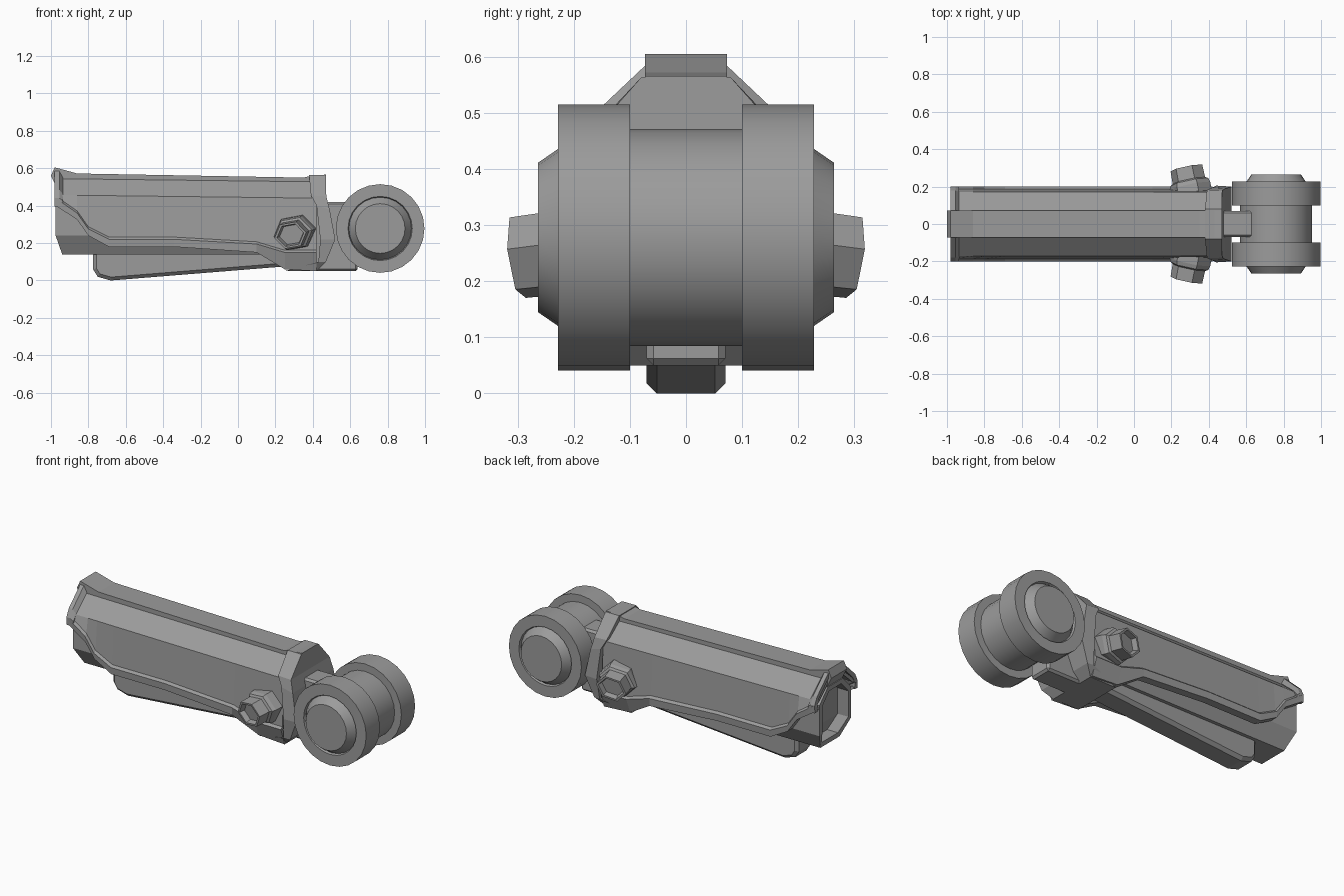
import bpy, bmesh, math
from mathutils import Matrix, Vector

cube = bpy.data.objects.get("Cube")
if cube:
    bpy.data.objects.remove(cube, do_unlink=True)

grey = bpy.data.materials.new("mid_grey")
grey.use_nodes = True
colour = (0.33, 0.33, 0.33, 1)
grey.diffuse_color = colour
grey.node_tree.nodes["Principled BSDF"].inputs["Base Color"].default_value = colour


def finish(name, bm, solid=True, smooth=False):
    bmesh.ops.remove_doubles(bm, verts=bm.verts, dist=0.0001)
    if solid:
        bmesh.ops.recalc_face_normals(bm, faces=bm.faces)
    mesh = bpy.data.meshes.new(name)
    bm.to_mesh(mesh)
    bm.free()
    mesh.materials.append(grey)
    obj = bpy.data.objects.new(name, mesh)
    bpy.context.collection.objects.link(obj)
    if smooth:
        bpy.ops.object.select_all(action='DESELECT')
        obj.select_set(True)
        bpy.context.view_layer.objects.active = obj
        bpy.ops.object.shade_smooth_by_angle(angle=math.radians(30))
    return obj


def loft(name, halves, solid=True):
    """Skin half sections (x, y, z), listed top to bottom and mirrored over y."""
    bm = bmesh.new()
    rings = [[bm.verts.new(p) for p in
              [(x, -y, z) for x, y, z in reversed(h)] + list(h)] for h in halves]
    n = len(rings[0])
    for a, b in zip(rings, rings[1:]):
        for j in range(n if solid else n - 1):
            k = (j + 1) % n
            bm.faces.new((a[j], b[j], b[k], a[k]))
    if solid:
        for ring in (rings[0], rings[-1]):
            for j in range(n // 2 - 1):
                bm.faces.new((ring[j], ring[j + 1], ring[n - 2 - j], ring[n - 1 - j]))
    return finish(name, bm, solid)


def thicken(obj, thickness):
    mod = obj.modifiers.new("thickness", 'SOLIDIFY')
    mod.thickness, mod.offset = thickness, -1


def slab(name, outline, half, bevel=0):
    """Extrude an x-z outline across y."""
    bm = bmesh.new()
    front = bm.faces.new([bm.verts.new((x, -half, z)) for x, z in outline])
    new = bmesh.ops.extrude_face_region(bm, geom=[front])["geom"]
    bmesh.ops.translate(bm, vec=(0, 2 * half, 0),
                        verts=[v for v in new if isinstance(v, bmesh.types.BMVert)])
    obj = finish(name, bm)
    if bevel:
        mod = obj.modifiers.new("chamfer", 'BEVEL')
        mod.width, mod.segments = bevel, 1
        mod.limit_method, mod.angle_limit = 'ANGLE', math.radians(60)


def lathe(name, profile, sides, matrix, smooth=False):
    """Turn a (radius, height) profile about local z."""
    bm = bmesh.new()
    verts = [bm.verts.new((r, 0, h)) for r, h in profile]
    edges = [bm.edges.new(pair) for pair in zip(verts, verts[1:])]
    bmesh.ops.spin(bm, geom=verts + edges, cent=(0, 0, 0), axis=(0, 0, 1),
                   angle=2 * math.pi, steps=sides, use_merge=True)
    bm.transform(matrix)
    finish(name, bm, True, smooth)


# Twin wheel with a narrower drum between the discs
side = [(0.193, 0), (0.193, 0.10), (0.237, 0.10), (0.237, 0.228), (0.172, 0.228),
        (0.167, 0.215), (0.155, 0.232), (0.133, 0.264), (0, 0.264)]
wheel = [(r, -h) for r, h in reversed(side)] + side[1:]
lathe("twin_wheel", wheel, 24,
      Matrix.Translation((0.76, 0, 0.278)) @ Matrix.Rotation(-math.pi / 2, 4, 'X'), True)

# Neck joining the collar to the wheel
slab("neck", [(0.40, 0.42), (0.64, 0.42), (0.64, 0.05), (0.38, 0.05)], 0.07, 0.012)

# Outer shell with a raised trim: x, lower edge height, trim height
stations = [(-0.975, 0.40, 0.44), (-0.86, 0.325, 0.36), (-0.80, 0.24, 0.275),
            (-0.69, 0.18, 0.22), (-0.34, 0.18, 0.22), (0.10, 0.15, 0.195),
            (0.25, 0.06, 0.15), (0.42, 0.05, 0.15)]
shell_sections = []
for x, low, trim in stations:
    drop = 0.012 * (x + 0.98)
    edge, tuck = (0.165, 0.10) if x > 0.2 else (0.197, 0.15)
    shell_sections.append([(x, 0.07, 0.547 - drop), (x, 0.172, 0.457 - drop),
                           (x, 0.186, trim + 0.012), (x, 0.2, trim),
                           (x, edge, low), (x, tuck, low)])
thicken(loft("shell", shell_sections, False), 0.02)

# Flared lip around the open end of the shell
lip = [(0.07, 0.587), (0.178, 0.485), (0.2, 0.44), (0.198, 0.395)]
lip_back = [(0.07, 0.55), (0.173, 0.46), (0.2, 0.425), (0.198, 0.385)]
flare = loft("flared_lip", [[(-0.98, y, z) for y, z in lip],
                            [(-0.955, y, z) for y, z in lip],
                            [(-0.935, y, z) for y, z in lip_back]], False)
thicken(flare, 0.025)

# Raised ridge along the roof
slab("top_ridge", [(-1.0, 0.56), (-0.98, 0.605), (-0.86, 0.572), (0.35, 0.55),
                   (0.39, 0.56), (0.47, 0.566), (0.47, 0.45), (-0.97, 0.50)], 0.073)

# Collar, leaning forward at mid height and closed underneath
collar_left = [(0.38, 0.08, 0.563), (0.39, 0.182, 0.455), (0.42, 0.195, 0.40),
               (0.44, 0.205, 0.22), (0.43, 0.19, 0.10), (0.25, 0.15, 0.05)]
collar_right = [(0.47, 0.08, 0.563), (0.472, 0.18, 0.45), (0.49, 0.19, 0.38),
                (0.52, 0.2, 0.22), (0.47, 0.185, 0.10), (0.42, 0.15, 0.05)]
loft("collar", [collar_left, collar_right])

# Eight-sided inner tube with a recessed end
tube = [(-0.975, 0.07, 0.50), (-0.975, 0.148, 0.42), (-0.975, 0.148, 0.24),
        (-0.94, 0.09, 0.14)]
middle = 0.32
inner = [(x, y * 0.82, middle + (z - middle) * 0.85) for x, y, z in tube]
loft("inner_tube", [[(x + 0.07, y, z) for x, y, z in inner], inner, tube,
                    [(0.40, y, z) for x, y, z in tube]])

# Long lever below the tube
slab("lower_lever", [(-0.775, 0.16), (-0.775, 0.06), (-0.75, 0.02), (-0.68, 0.0),
                     (0.25, 0.075), (0.32, 0.16)], 0.07, 0.018)

# Hollow, slightly flattened hexagonal bolts, mirrored to both sides
bolt = [(0, -0.03), (0.066, -0.03), (0.074, 0), (0.088, 0), (0.09, -0.07),
        (0.105, -0.078), (0.112, -0.10), (0.112, -0.17), (0, -0.17)]
aim = Vector((-0.2, -1, -0.12)).to_track_quat('Z', 'Y').to_matrix().to_4x4()
pose = (Matrix.Translation((0.28, -0.3, 0.242)) @ aim
        @ Matrix.Rotation(math.radians(10), 4, 'Z') @ Matrix.Diagonal((1, 0.86, 1, 1)))
lathe("right_bolt", bolt, 6, pose)
lathe("left_bolt", bolt, 6, Matrix.Diagonal((1, -1, 1, 1)) @ pose)
